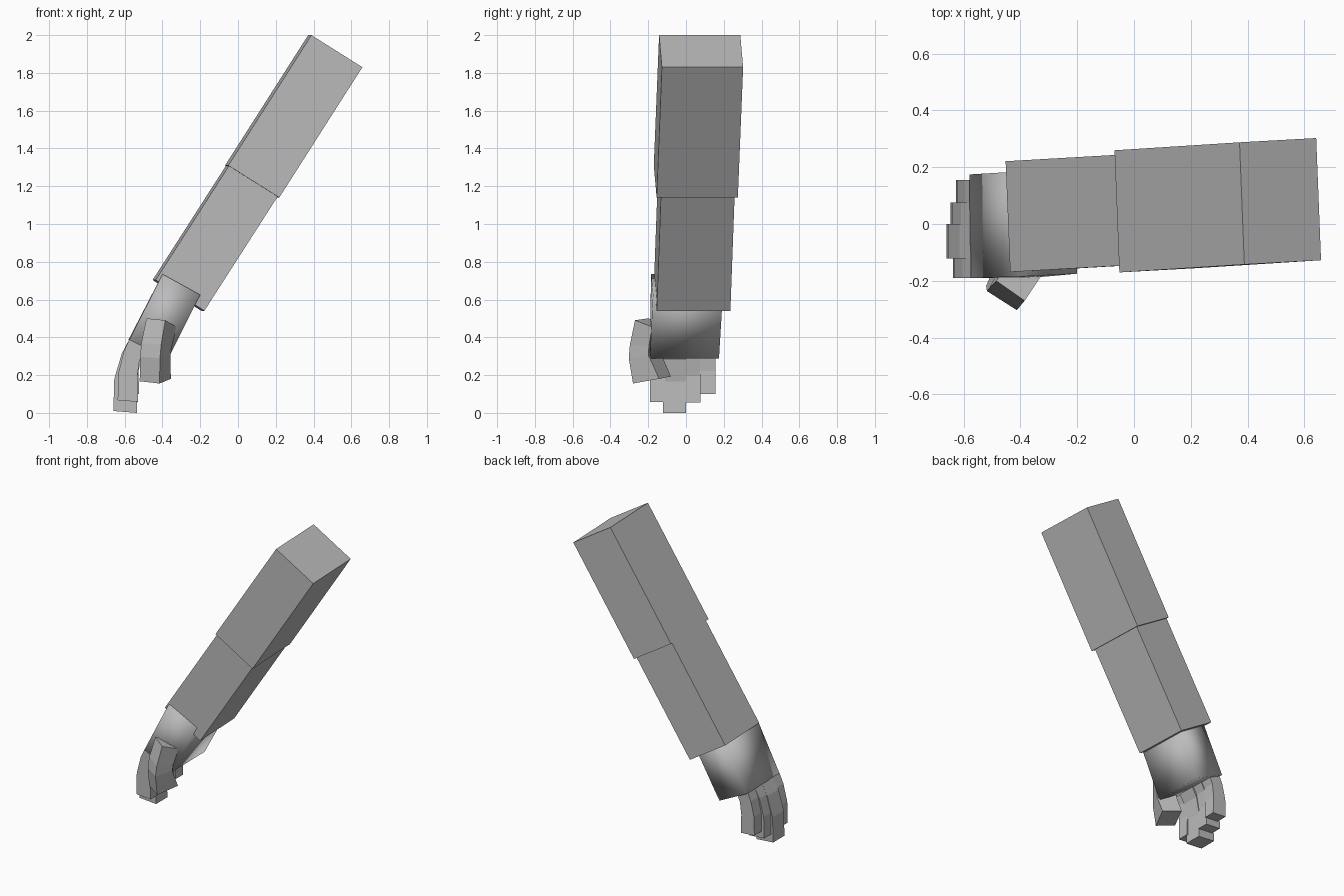
import bpy, bmesh
from mathutils import Vector

if "Cube" in bpy.data.objects:
    bpy.data.objects.remove(bpy.data.objects["Cube"])

grey = bpy.data.materials.new("plain_grey")
grey.diffuse_color = (0.5, 0.5, 0.5, 1)
grey.use_nodes = True
grey.node_tree.nodes["Principled BSDF"].inputs["Base Color"].default_value = grey.diffuse_color


def loft(name, rings, smooth=False):
    """Closed skin through a list of four-cornered rings."""
    bm = bmesh.new()
    vs = [[bm.verts.new(p) for p in r] for r in rings]
    for a, b in zip(vs, vs[1:]):
        for i in range(4):
            j = (i + 1) % 4
            bm.faces.new((a[i], a[j], b[j], b[i]))
    bm.faces.new(vs[0][::-1])
    bm.faces.new(vs[-1])
    bmesh.ops.recalc_face_normals(bm, faces=bm.faces)
    me = bpy.data.meshes.new(name)
    bm.to_mesh(me)
    bm.free()
    me.materials.append(grey)
    for p in me.polygons:
        p.use_smooth = smooth
    ob = bpy.data.objects.new(name, me)
    bpy.context.collection.objects.link(ob)
    return ob


def ring(c, u, v):
    """Four corners around centre c with full side vectors u and v."""
    c, u, v = Vector(c), Vector(u) / 2, Vector(v) / 2
    return [c - u - v, c + u - v, c + u + v, c - u + v]


# upper arm and forearm: straight boxes along the slanted arm axis
W = (0.27, 0.015, -0.17)
loft("upper_arm", [ring((0.075, 0.052, 1.225), W, (-0.017, 0.43, 0)),
                   ring((0.515, 0.08, 1.915), W, (-0.017, 0.43, 0))])
W2 = (0.258, 0.014, -0.163)
loft("forearm", [ring((-0.315, 0.033, 0.622), W2, (-0.016, 0.39, 0)),
                 ring((0.12, 0.058, 1.3), W2, (-0.016, 0.39, 0))])

# palm: softly shaded tapering block
loft("palm", [ring((-0.30, 0.005, 0.68), (0.2, 0.01, -0.11), (0, 0.37, 0)),
              ring((-0.475, -0.008, 0.337), (0.205, 0, -0.1), (-0.005, 0.365, 0))],
     smooth=True)

# fingers: one bent profile (outer and inner points), scaled from the knuckle
KX, KZ = -0.575, 0.39
OUTER = [(0, 0.0), (-0.04, -0.075), (-0.08, -0.21), (-0.085, -0.38)]
INNER = [(0.105, -0.03), (0.06, -0.11), (0.037, -0.225), (0.04, -0.39)]


def finger(name, y0, y1, sx, sz, thick):
    rings = []
    for (ox, oz), (ix, iz) in zip(OUTER, INNER):
        xo, zo = KX + ox * sx, KZ + oz * sz
        xi, zi = xo + (ix - ox) * thick, KZ + iz * sz
        rings.append([(xo, y0, zo), (xi, y0, zi), (xi, y1, zi), (xo, y1, zo)])
    loft(name, rings)


finger("index_finger", -0.19, -0.11, 0.73, 0.85, 0.86)
finger("middle_finger", -0.122, 0.0, 1.0, 1.0, 1.0)
finger("ring_finger", -0.002, 0.076, 0.83, 0.86, 0.9)
finger("little_finger", 0.074, 0.155, 0.6, 0.745, 0.82)

# thumb: bent box turned outward
loft("thumb", [
    ring((-0.405, -0.19, 0.478), (0.1, -0.07, -0.01), (0.06, 0.09, -0.035)),
    ring((-0.432, -0.213, 0.36), (0.105, -0.068, -0.01), (0.055, 0.1, -0.01)),
    ring((-0.438, -0.217, 0.30), (0.105, -0.067, -0.007), (0.055, 0.105, 0.015)),
    ring((-0.438, -0.18, 0.174), (0.105, -0.063, -0.012), (0.06, 0.138, 0.025)),
])
